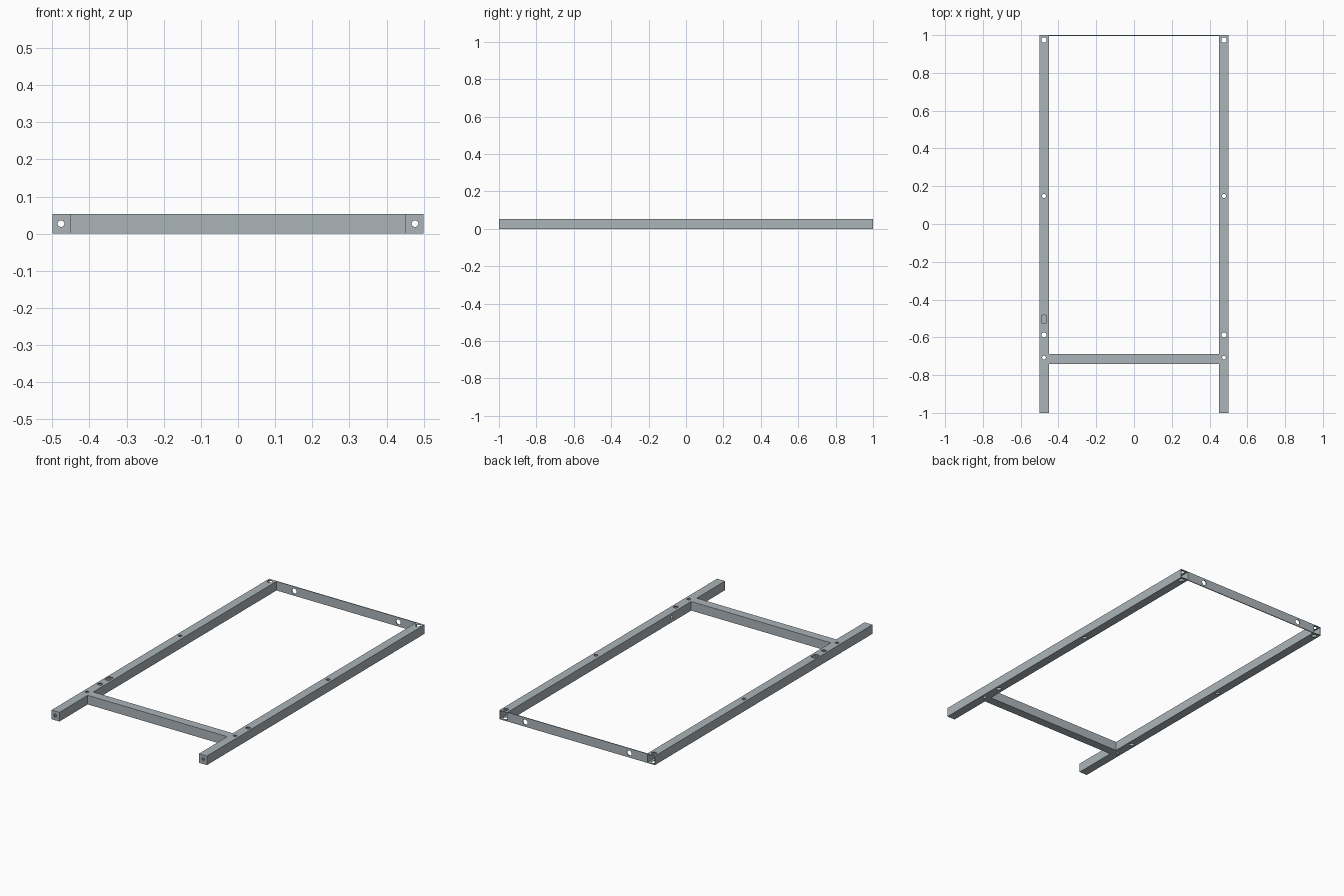
import bpy, bmesh, math
from mathutils import Matrix, Vector

if "Cube" in bpy.data.objects:
    bpy.data.objects.remove(bpy.data.objects["Cube"])

W, H, T = 0.051, 0.053, 0.003      # tube width, height, wall
RX = 0.5 - W / 2                   # rail centre

steel = bpy.data.materials.new("blue_grey_steel")
steel.diffuse_color = (0.41, 0.46, 0.49, 1)
steel.use_nodes = True
steel.node_tree.nodes["Principled BSDF"].inputs["Base Color"].default_value = steel.diffuse_color


def mesh_object(name, bm):
    me = bpy.data.meshes.new(name)
    bm.to_mesh(me)
    bm.free()
    me.materials.append(steel)
    ob = bpy.data.objects.new(name, me)
    bpy.context.collection.objects.link(ob)
    return ob


def box(name, lo, hi):
    bm = bmesh.new()
    lo, hi = Vector(lo), Vector(hi)
    bmesh.ops.create_cube(bm, size=1, matrix=Matrix.Translation((lo + hi) / 2)
                          @ Matrix.Diagonal((*(hi - lo), 1)))
    return mesh_object(name, bm)


def drill(loc, r, depth, axis):
    bm = bmesh.new()
    rot = {'X': Matrix.Rotation(math.pi / 2, 4, 'Y'),
           'Y': Matrix.Rotation(math.pi / 2, 4, 'X'),
           'Z': Matrix.Identity(4)}[axis]
    bmesh.ops.create_cone(bm, cap_ends=True, segments=24, radius1=r, radius2=r,
                          depth=depth, matrix=Matrix.Translation(loc) @ rot)
    return mesh_object("drill", bm)


def slot(lo, hi):
    # rounded rectangular cutter, vertical
    ob = box("slot_cutter", lo, hi)
    bm = bmesh.new()
    bm.from_mesh(ob.data)
    edges = [e for e in bm.edges
             if abs((e.verts[0].co - e.verts[1].co).normalized().z) > 0.9]
    bmesh.ops.bevel(bm, geom=edges, offset=0.006, segments=3, profile=0.5, affect='EDGES')
    bm.to_mesh(ob.data)
    bm.free()
    return ob


def cut(ob, cutters):
    for c in cutters:
        m = ob.modifiers.new("cut", 'BOOLEAN')
        m.operation, m.solver, m.object = 'DIFFERENCE', 'EXACT', c
    bpy.context.view_layer.update()
    dg = bpy.context.evaluated_depsgraph_get()
    me = bpy.data.meshes.new_from_object(ob.evaluated_get(dg))
    ob.modifiers.clear()
    ob.data = me
    for c in cutters:
        bpy.data.objects.remove(c)


# side rails: tube open at the back, capped at the front
for name, s in (("left_rail", -1), ("right_rail", 1)):
    x, hx = s * RX, s * (RX + 0.002)
    rail = box(name, (x - W / 2, -1, 0), (x + W / 2, 1, H))
    cutters = [box("bore", (x - W / 2 + T, -1 + T, T), (x + W / 2 - T, 1.1, H - T)),
               drill((hx, -1, 0.027), 0.009, 0.03, 'Y')]
    for y, r in ((0.974, 0.014), (0.148, 0.011), (-0.587, 0.013), (-0.707, 0.010)):
        cutters.append(drill((hx, y, H / 2), r, 0.2, 'Z'))
    # cable opening: slot in the top of the left rail, hole in the right rail's inner wall
    if s < 0:
        cutters.append(slot((hx - 0.014, -0.526, 0.035), (hx + 0.014, -0.483, 0.07)))
    else:
        cutters.append(drill((0.45, -0.512, 0.03), 0.010, 0.03, 'X'))
    cut(rail, cutters)

# front cross tube between the rails
XI = 0.5 - W
cross = box("cross_bar", (-XI, -0.74, 0), (XI, -0.689, H))
cut(cross, [box("bore", (-0.6, -0.74 + T, T), (0.6, -0.689 - T, H - T))])

# thin back plate with two holes
P = 0.005
plate = box("back_plate", (-XI, 1 - P, 0), (XI, 1, H))
cut(plate, [drill((s * 0.335, 1, H / 2), 0.015, 0.05, 'Y') for s in (-1, 1)])
